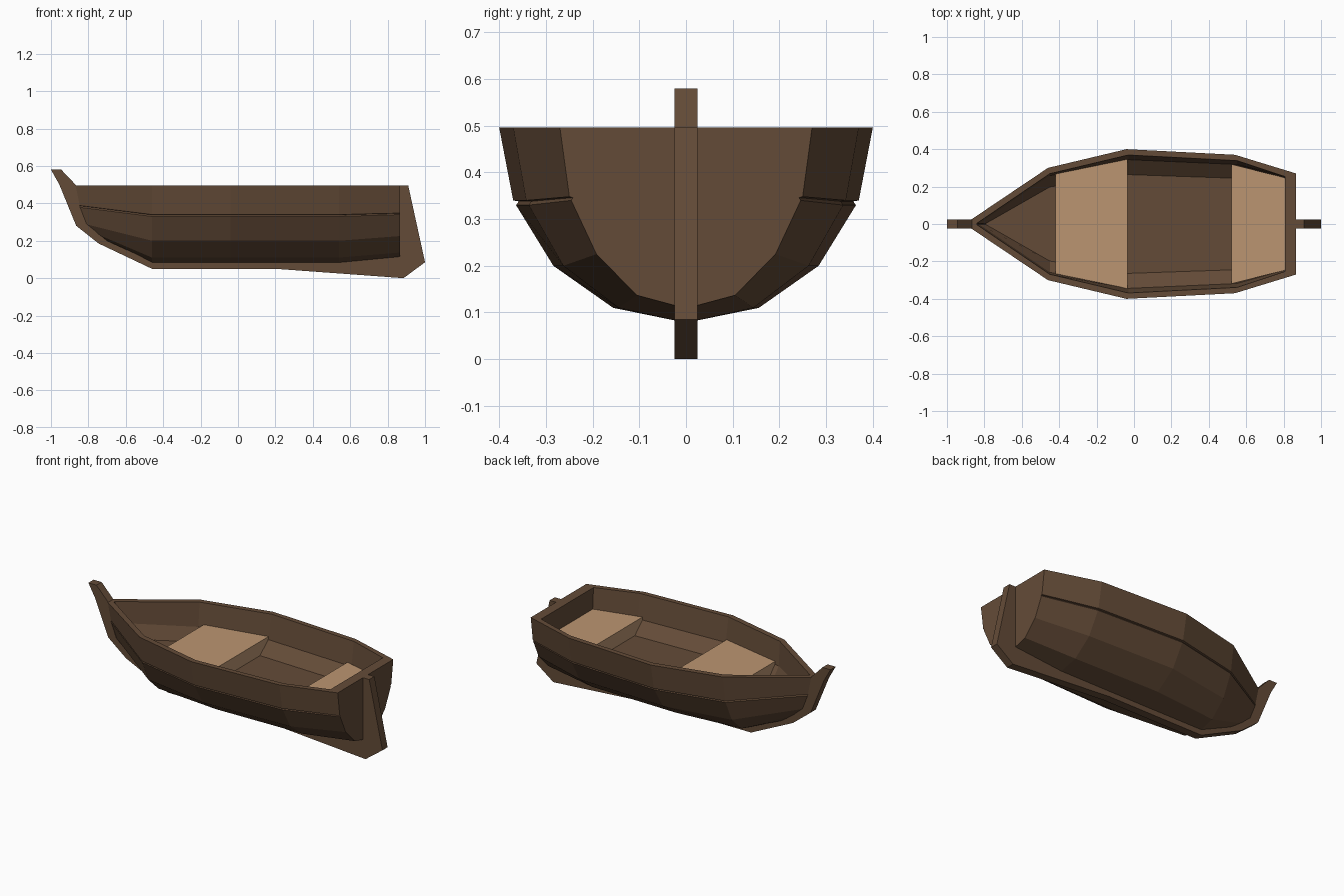
import bpy, bmesh

if "Cube" in bpy.data.objects:
    bpy.data.objects.remove(bpy.data.objects["Cube"])

def mat(name, col):
    m = bpy.data.materials.new(name)
    m.diffuse_color = (*col, 1)
    m.use_nodes = True
    m.node_tree.nodes["Principled BSDF"].inputs["Base Color"].default_value = m.diffuse_color
    return m

BROWN = mat("dark brown wood", (0.127, 0.071, 0.039))
TAN = mat("tan seat wood", (0.50, 0.30, 0.165))

def finish(name, bm, material):
    bmesh.ops.recalc_face_normals(bm, faces=bm.faces)
    me = bpy.data.meshes.new(name)
    bm.to_mesh(me)
    bm.free()
    me.materials.append(material)
    ob = bpy.data.objects.new(name, me)
    bpy.context.collection.objects.link(ob)
    return ob

def section(bm, half):
    """Full-width row of verts from a half section listed gunwale to centre."""
    left = [bm.verts.new((x, -y, z)) for x, y, z in half]
    right = [bm.verts.new((x, y, z)) for x, y, z in reversed(half)]
    return left + right

def skin(bm, rows):
    for a, b in zip(rows, rows[1:]):
        for i in range(len(a) - 1):
            bm.faces.new((a[i], a[i + 1], b[i + 1], b[i]))

RIM, FLOOR, SEAT = 0.496, 0.28, 0.366

# Hull: outer planking with a lap groove, inner lining, rim and transom
stations = [(-0.46, 0.30, 0), (-0.04, 0.40, 0), (0.54, 0.37, 0), (0.867, 0.27, 1)]
planks = [(1, RIM, 0), (0.925, 0.34, 0.008), (0.895, 0.338, 0.008), (0.91, 0.33, 0.01),
          (0.71, 0.20, 0.025), (0.39, 0.11, 0.027), (0.06, 0.083, 0.03)]
bow = [(-0.885, 0.014, RIM), (-0.86, 0.016, 0.39), (-0.858, 0.01, 0.388), (-0.858, 0.016, 0.38),
       (-0.82, 0.016, 0.29), (-0.765, 0.016, 0.24), (-0.70, 0.012, 0.19)]
bm = bmesh.new()
outer = [section(bm, bow)]
for x, g, stern in stations:
    outer.append(section(bm, [(x, g * r, z + stern * dz) for r, z, dz in planks]))
inner = [section(bm, [(-0.84, 0.004, RIM), (-0.825, 0.004, 0.37), (-0.79, 0.004, FLOOR)])]
for x, g, stern in stations:
    xi = 0.807 if stern else x + 0.01
    gi = 0.285 if stern else g
    inner.append(section(bm, [(xi, gi - 0.031, RIM), (xi, gi * 0.86, 0.348), (xi, gi * 0.66, FLOOR)]))
skin(bm, outer)
skin(bm, inner)
for i in range(len(outer) - 1):          # rim along both sides
    for k in (0, -1):
        bm.faces.new((outer[i][k], outer[i + 1][k], inner[i + 1][k], inner[i][k]))
for i in (0, -1):                        # bow and transom ends
    bm.faces.new(outer[i])
    bm.faces.new(inner[i])
    bm.faces.new((outer[i][0], outer[i][-1], inner[i][-1], inner[i][0]))
finish("hull", bm, BROWN)

# Keel with raised stem and stern post: one profile extruded across y
profile = [(-1.0, 0.58), (-0.945, 0.58), (-0.865, RIM), (-0.845, 0.38), (-0.81, 0.29),
           (-0.70, 0.20), (-0.46, 0.09), (0.54, 0.09), (0.865, 0.12), (0.865, RIM),
           (0.91, RIM), (1.0, 0.085), (0.885, 0.0), (0.2, 0.05), (-0.46, 0.05),
           (-0.745, 0.185), (-0.865, 0.28), (-0.955, 0.50)]
bm = bmesh.new()
a = [bm.verts.new((x, -0.025, z)) for x, z in profile]
b = [bm.verts.new((x, 0.025, z)) for x, z in profile]
bm.faces.new(a)
bm.faces.new(b)
for i in range(len(a)):
    j = (i + 1) % len(a)
    bm.faces.new((a[i], a[j], b[j], b[i]))
finish("keel_and_posts", bm, BROWN)

# Seats: benches fitted between the lining and the floor
def seat(name, x0, w0, x1, w1):
    bm = bmesh.new()
    rows = [section(bm, [(x, w, SEAT), (x, w, 0.345), (x, w * 0.76, FLOOR - 0.004)])
            for x, w in ((x0, w0), (x1, w1))]
    skin(bm, rows)
    bm.faces.new(rows[0])
    bm.faces.new(rows[1])
    bm.faces.new((rows[0][0], rows[0][-1], rows[1][-1], rows[1][0]))
    finish(name, bm, TAN)

seat("front_seat", -0.42, 0.268, -0.035, 0.346)
seat("rear_seat", 0.52, 0.320, 0.807, 0.247)
